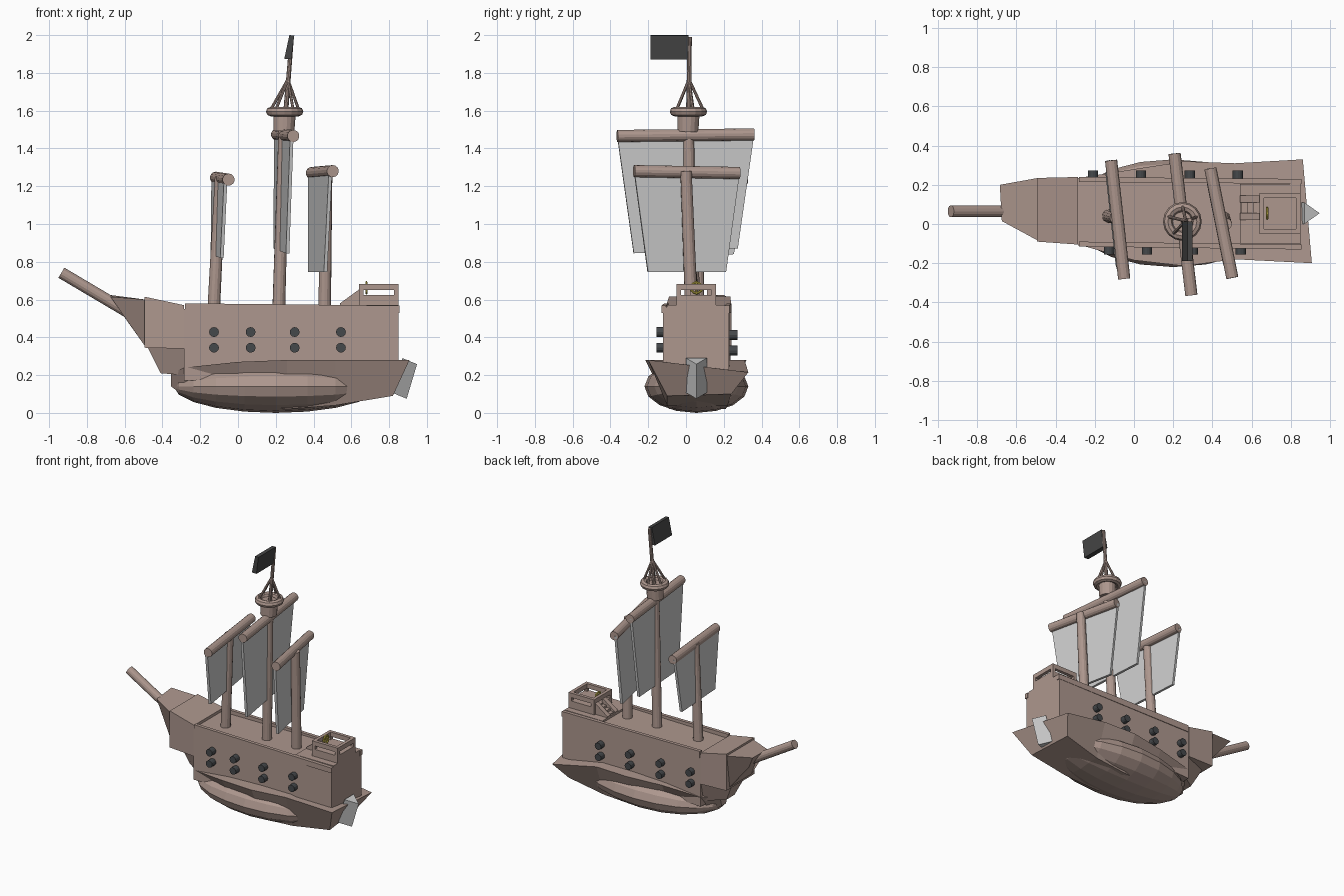
import bpy, bmesh, math
from mathutils import Vector

if "Cube" in bpy.data.objects:
    bpy.data.objects.remove(bpy.data.objects["Cube"])


def material(name, r, g, b):
    m = bpy.data.materials.new(name)
    m.diffuse_color = (r, g, b, 1)
    m.use_nodes = True
    m.node_tree.nodes["Principled BSDF"].inputs["Base Color"].default_value = m.diffuse_color
    return m


WOOD = material("wood", 0.42, 0.31, 0.27)
IRON = material("iron", 0.06, 0.065, 0.07)
CLOTH = material("flag_cloth", 0.06, 0.06, 0.06)
BRASS = material("brass", 0.7, 0.58, 0.08)


def finish(name, bm, mat):
    bmesh.ops.recalc_face_normals(bm, faces=bm.faces)
    me = bpy.data.meshes.new(name)
    bm.to_mesh(me)
    bm.free()
    ob = bpy.data.objects.new(name, me)
    bpy.context.collection.objects.link(ob)
    if mat:
        me.materials.append(mat)
    return ob


def loft(name, sections, mat=WOOD):
    """Skin a row of closed sections and cap both ends."""
    bm = bmesh.new()
    rings = [[bm.verts.new(p) for p in s] for s in sections]
    n = len(rings[0])
    for a, b in zip(rings, rings[1:]):
        for i in range(n):
            j = (i + 1) % n
            bm.faces.new((a[i], a[j], b[j], b[i]))
    bm.faces.new(rings[0])
    bm.faces.new(rings[-1])
    return finish(name, bm, mat)


def rect(x, y0, y1, z0, z1):
    return [(x, y0, z0), (x, y1, z0), (x, y1, z1), (x, y0, z1)]


def box(name, x0, x1, y0, y1, z0, z1, mat=WOOD):
    return loft(name, [rect(x0, y0, y1, z0, z1), rect(x1, y0, y1, z0, z1)], mat)


def rod(name, a, b, r0, r1=None, sides=14, mat=WOOD):
    a, b = Vector(a), Vector(b)
    bm = bmesh.new()
    bmesh.ops.create_cone(bm, cap_ends=True, segments=sides, radius1=r0,
                          radius2=r0 if r1 is None else r1, depth=(b - a).length)
    rot = (b - a).to_track_quat('Z', 'Y').to_matrix().to_4x4()
    rot.translation = (a + b) / 2
    bm.transform(rot)
    return finish(name, bm, mat)


def torus(name, loc, big, small, rot=(0, 0, 0), mat=WOOD):
    bpy.ops.mesh.primitive_torus_add(location=loc, rotation=rot, major_radius=big, minor_radius=small,
                                     major_segments=16, minor_segments=8)
    ob = bpy.context.object
    ob.name = name
    ob.data.materials.append(mat)


# Lower hull: flared keel section plus rounded belly
keel = [(-0.355, 0.02, 0.11, 0.21, 0.04, 0.09, 0.14),
        (-0.285, -0.105, 0.235, 0.24, 0.0, 0.11, 0.09),
        (0.0, -0.185, 0.28, 0.27, -0.06, 0.17, 0.04),
        (0.26, -0.215, 0.32, 0.28, -0.09, 0.21, 0.02),
        (0.515, -0.18, 0.31, 0.28, -0.1, 0.22, 0.04)]
rings = [[(x, a, z), (x, b, z), (x, d, zb), (x, c, zb)] for x, a, b, z, c, d, zb in keel]
rings.append([(0.908, -0.2, 0.28), (0.862, 0.33, 0.215), (0.79, 0.24, 0.1), (0.82, -0.1, 0.09)])
loft("lower_hull", rings)

bm = bmesh.new()
bmesh.ops.create_uvsphere(bm, u_segments=16, v_segments=10, radius=1)
for v in bm.verts:
    x, y, z = v.co
    v.co = (0.2 + 0.54 * z, 0.055 + 0.275 * y, 0.14 + 0.14 * x)
finish("belly", bm, WOOD)

# Main body, bow and prow
loft("main_body", [rect(-0.285, -0.11, 0.235, 0.17, 0.55), rect(0.85, -0.122, 0.228, 0.22, 0.56)])
loft("bow_block", [rect(-0.495, -0.09, 0.235, 0.345, 0.615), rect(-0.285, -0.105, 0.24, 0.34, 0.57)])
loft("bow_lower_block", [[(-0.48, 0.0, 0.35), (-0.41, 0.02, 0.21), (-0.41, 0.11, 0.21), (-0.48, 0.15, 0.35)],
                         [(-0.285, -0.1, 0.35), (-0.285, -0.06, 0.2), (-0.285, 0.2, 0.2), (-0.285, 0.235, 0.35)]])
loft("prow", [[(-0.675, 0.015, 0.615), (-0.6, 0.05, 0.505), (-0.6, 0.12, 0.505), (-0.685, 0.2, 0.625)],
              [(-0.49, -0.085, 0.6), (-0.49, -0.06, 0.35), (-0.49, 0.2, 0.35), (-0.49, 0.235, 0.6)]])
rod("bowsprit", (-0.935, 0.065, 0.742), (-0.56, 0.065, 0.52), 0.031)

# Deck rails
for name, a, b in (("front_rail", -0.115, -0.13), ("back_rail", 0.215, 0.205)):
    loft(name, [rect(-0.28, a, a + 0.025, 0.53, 0.58), rect(0.855, b, b + 0.025, 0.53, 0.568)])
box("stern_deck", 0.54, 0.85, -0.1, 0.205, 0.55, 0.572)

# Raised helm platform with open railing
X0, X1, Y0, Y1 = 0.64, 0.85, -0.05, 0.158
box("helm_platform", X0, X1, Y0, Y1, 0.56, 0.625)
T = 0.024
for i, x in enumerate((X0, X1 - T)):
    for j, y in enumerate((Y0, Y1 - T)):
        box(f"helm_post_{i}{j}", x, x + T, y, y + T, 0.62, 0.66)
    box(f"helm_cross_rail_{i}", x, x + T, Y0, Y1, 0.65, 0.683)
for j, y in enumerate((Y0, Y1 - T)):
    box(f"helm_side_rail_{j}", X0, X1, y, y + T, 0.65, 0.683)

# Stairs up to the helm
for i, y in enumerate((0.02, 0.11)):
    loft(f"stair_side_{i}", [rect(0.54, y, y + 0.035, 0.55, 0.58), rect(0.65, y, y + 0.035, 0.55, 0.66)])
for i in range(3):
    box(f"stair_step_{i}", 0.55 + 0.03 * i, 0.65, 0.04, 0.12, 0.55, 0.58 + 0.017 * i)

# Steering wheel
torus("wheel_rim", (0.68, 0.055, 0.662), 0.028, 0.006, (0, math.pi / 2, 0), BRASS)
for i in range(3):
    c, s = 0.036 * math.cos(i * math.pi / 3), 0.036 * math.sin(i * math.pi / 3)
    rod(f"wheel_spoke_{i}", (0.68, 0.055 - s, 0.662 - c), (0.68, 0.055 + s, 0.662 + c), 0.004, sides=6, mat=BRASS)

# Cannons on both sides
for side, xs, y0, y1, dz in (("front", (-0.127, 0.067, 0.3, 0.545), -0.08, -0.157, 0.0),
                             ("back", (-0.21, 0.035, 0.285, 0.53), 0.2, 0.272, -0.015)):
    for i, x in enumerate(xs):
        for j, z in enumerate((0.345, 0.428)):
            rod(f"{side}_cannon_{i}{j}", (x, y0, z + dz), (x, y1, z + dz), 0.026, sides=12, mat=IRON)

# Wedge-shaped rudder
top, low = Vector((0.87, 0.055, 0.29)), Vector((0.815, 0.055, 0.107))
wedge = (Vector((0, -0.055, 0)), Vector((0, 0.055, 0)), Vector((0.078, 0, -0.032)))
loft("rudder", [[p + w for w in wedge] for p in (top, low)], None)


# Masts, yards and sails
def rig(name, foot, head, a, b, sail_z, inset, shift):
    rod(name + "_mast", foot, head, 0.034, 0.03)
    rod(name + "_yard", a, b, 0.032)
    a, b = Vector(a), Vector(b)
    off = Vector((shift, 0, 0))
    d = (b - a).normalized()
    n = Vector((-d.y, d.x, 0)) * 0.009
    lo_a, lo_b = a.lerp(b, inset), b.lerp(a, inset)
    lo_a.z, lo_b.z = sail_z
    lo_a.x -= 0.012
    lo_b.x -= 0.012
    quad = [a + off, b + off, lo_b + off, lo_a + off]
    loft(name + "_sail", [[p - n for p in quad], [p + n for p in quad]], None)


rig("fore", (-0.13, 0.04, 0.52), (-0.093, 0.03, 1.25),
    (-0.05, -0.28, 1.235), (-0.117, 0.325, 1.245), (0.82, 0.84), 0.12, -0.015)
rig("main", (0.215, 0.03, 0.52), (0.245, 0.012, 1.52),
    (0.293, -0.364, 1.466), (0.207, 0.36, 1.474), (0.845, 0.87), 0.12, -0.008)
rig("mizzen", (0.458, 0.03, 0.52), (0.47, 0.0, 1.28),
    (0.502, -0.275, 1.28), (0.39, 0.283, 1.27), (0.745, 0.745), 0.13, -0.012)

# Lookout basket with pole and stays
hub = Vector((0.247, 0.013, 1.595))
rod("lookout_barrel", (0.243, 0.01, 1.49), hub, 0.056, 0.06, 16)
torus("lookout_ring", hub, 0.074, 0.025)
rod("flagpole", (0.245, 0.012, 1.5), (0.285, 0.02, 1.99), 0.014, 0.011, 10)
for i in range(5):
    t = math.tau * i / 5 + 0.3
    rod(f"stay_{i}", hub + Vector((0.078 * math.cos(t), 0.078 * math.sin(t), 0.01)), (0.264, 0.016, 1.765), 0.008, sides=8)

# Flag
loft("flag", [[(x, y, z) for x, z in ((0.272, 2.0), (0.298, 1.998), (0.282, 1.872), (0.245, 1.874))]
              for y in (-0.188, 0.012)], CLOTH)
